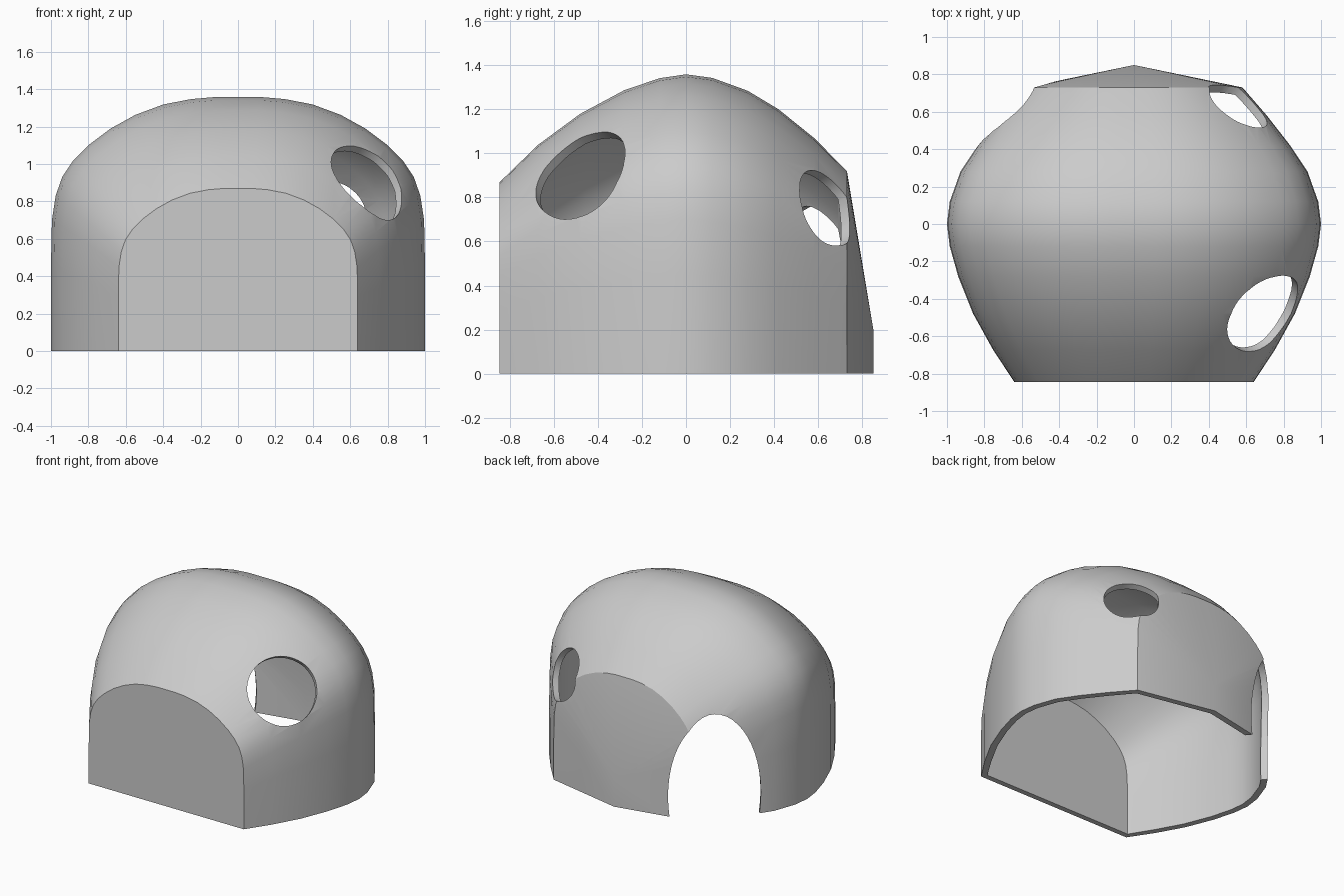
import bpy, bmesh, math
from mathutils import Vector

if "Cube" in bpy.data.objects:
    bpy.data.objects.remove(bpy.data.objects["Cube"])

# Half arch cross-section at the widest point (x, z), base to crown
HALF = [(1, 0), (1, .45), (.995, .70), (.975, .83), (.94, .93), (.88, 1.02),
        (.80, 1.10), (.68, 1.19), (.55, 1.262), (.40, 1.318), (.25, 1.347), (.12, 1.358)]
ARCH = HALF + [(-x, z) for x, z in reversed(HALF)]
# Depth stations: y, width scale, height scale
STATIONS = [(-.845, .64, .64), (-.67, .755, .765), (-.48, .86, .868), (-.28, .94, .947),
            (-.12, .985, .987), (0, 1, 1), (.12, .985, .988), (.28, .928, .945),
            (.42, .835, .883), (.58, .71, .788), (.73, .58, .677)]

# Dome skin: loft the arch along y
bm = bmesh.new()
rings = [[bm.verts.new((x * sx, y, z * sz)) for x, z in ARCH] for y, sx, sz in STATIONS]
for a, b in zip(rings, rings[1:]):
    for i in range(len(ARCH) - 1):
        bm.faces.new((a[i], a[i + 1], b[i + 1], b[i]))
# Flat front wall
bm.faces.new(rings[0])
# Back wall: creased wedge fanning out from a low ridge
ring = rings[-1]
ridge_top = bm.verts.new((0, .85, .20))
ridge_base = bm.verts.new((0, .85, 0))
n = len(ring)
for i in range(2, n - 3):
    bm.faces.new((ridge_top, ring[i], ring[i + 1]))
bm.faces.new((ridge_base, ring[0], ring[1], ring[2], ridge_top))
bm.faces.new((ridge_base, ridge_top, ring[n - 3], ring[n - 2], ring[n - 1]))
bmesh.ops.recalc_face_normals(bm, faces=bm.faces)
front = max(bm.faces, key=lambda f: len(f.verts))
if front.normal.y > 0:
    bmesh.ops.reverse_faces(bm, faces=bm.faces)
mesh = bpy.data.meshes.new("dome_shell")
bm.to_mesh(mesh)
bm.free()
shell = bpy.data.objects.new("dome_shell", mesh)
bpy.context.collection.objects.link(shell)


def apply(mod):
    bpy.context.view_layer.objects.active = shell
    bpy.ops.object.modifier_apply(modifier=mod.name)


# Wall thickness
solid = shell.modifiers.new("thickness", 'SOLIDIFY')
solid.thickness = .045
solid.offset = -1
apply(solid)


def cut(name, centre, axis, rx, ry, depth):
    """Cut an elliptical opening along the given axis (ry is the upright radius)."""
    bpy.ops.mesh.primitive_cylinder_add(vertices=48, radius=1, depth=depth, location=centre)
    cutter = bpy.context.object
    cutter.name = name
    cutter.hide_render = True
    cutter.rotation_euler = Vector(axis).to_track_quat('Z', 'Y').to_euler()
    cutter.scale = (rx, ry, 1)
    mod = shell.modifiers.new(name, 'BOOLEAN')
    mod.operation = 'DIFFERENCE'
    mod.solver = 'EXACT'
    mod.object = cutter
    bpy.context.view_layer.update()
    apply(mod)
    bpy.data.objects.remove(cutter)


# Two round windows and the arched doorway
cut("front_window_cutter", (.69, -.47, .90), (.63, -.48, .60), .24, .24, .5)
cut("back_window_cutter", (.56, .64, .755), (.51, .79, .34), .186, .186, .5)
cut("doorway_cutter", (-.65, .59, .15), (-.62, .78, 0), .315, .61, .8)

# Smooth dome with crisp edges
bpy.ops.object.select_all(action='DESELECT')
shell.select_set(True)
bpy.context.view_layer.objects.active = shell
bpy.ops.object.shade_smooth_by_angle(angle=math.radians(25))
